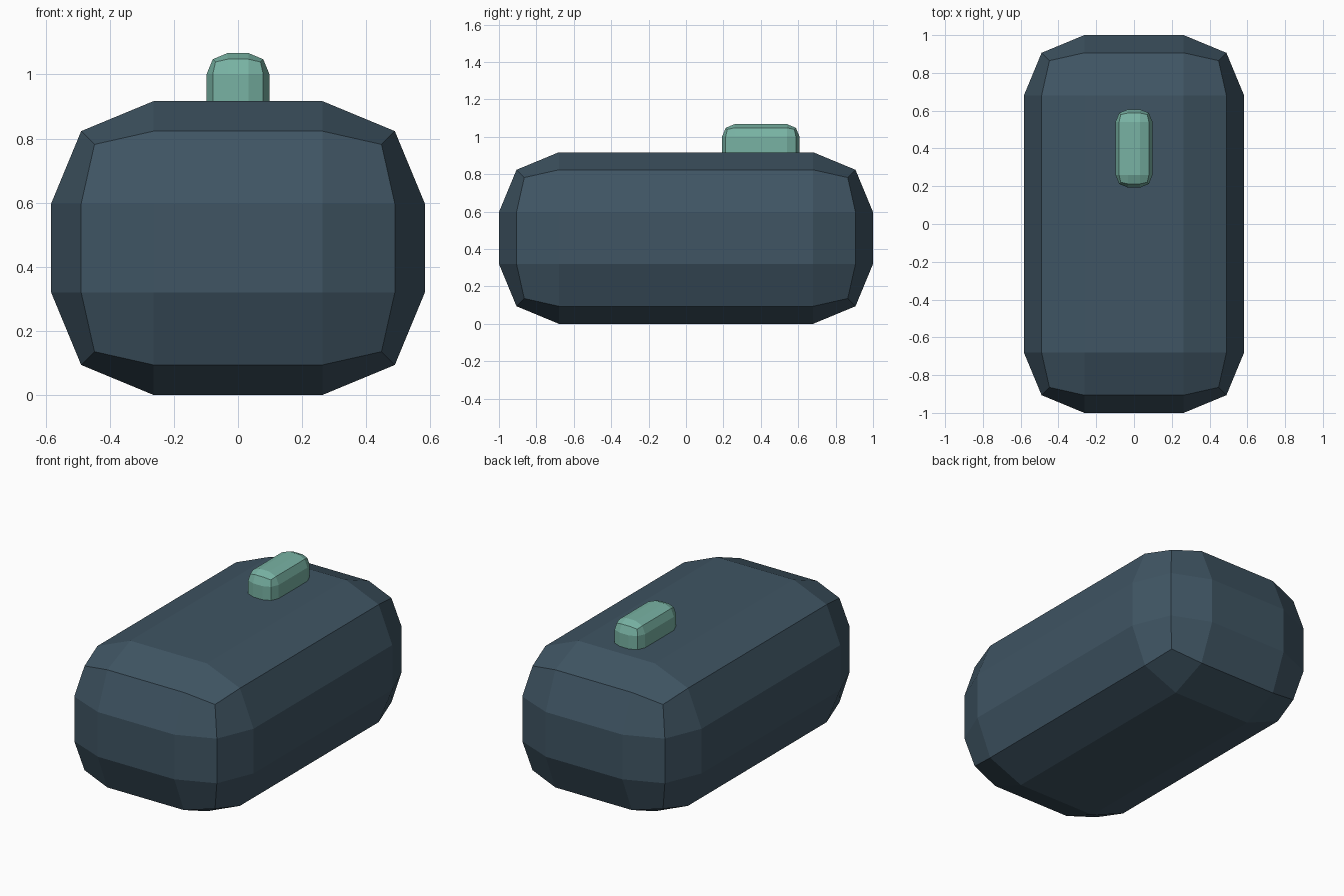
import bpy

if "Cube" in bpy.data.objects:
    bpy.data.objects.remove(bpy.data.objects["Cube"])


def rounded_box(name, low, high, radius, color):
    """Box between two corners, with low-poly two-segment rounded edges."""
    center = [(a + b) / 2 for a, b in zip(low, high)]
    bpy.ops.mesh.primitive_cube_add(size=1, location=center)
    obj = bpy.context.object
    obj.name = name
    obj.scale = [b - a for a, b in zip(low, high)]
    bpy.ops.object.transform_apply(location=False, rotation=False, scale=True)

    bevel = obj.modifiers.new("rounding", 'BEVEL')
    bevel.width = radius
    bevel.segments = 2
    bevel.limit_method = 'NONE'

    mat = bpy.data.materials.new(name + "_color")
    mat.diffuse_color = color
    mat.use_nodes = True
    mat.node_tree.nodes["Principled BSDF"].inputs["Base Color"].default_value = mat.diffuse_color
    obj.data.materials.append(mat)
    return obj


# Main rounded body
rounded_box("body", (-0.583, -1.0, 0.0), (0.583, 1.0, 0.917), 0.32,
            (0.05, 0.09, 0.125, 1))

# Small button sunk into the top, towards the back
rounded_box("top_button", (-0.098, 0.193, 0.767), (0.098, 0.607, 1.067), 0.066,
            (0.19, 0.45, 0.37, 1))
